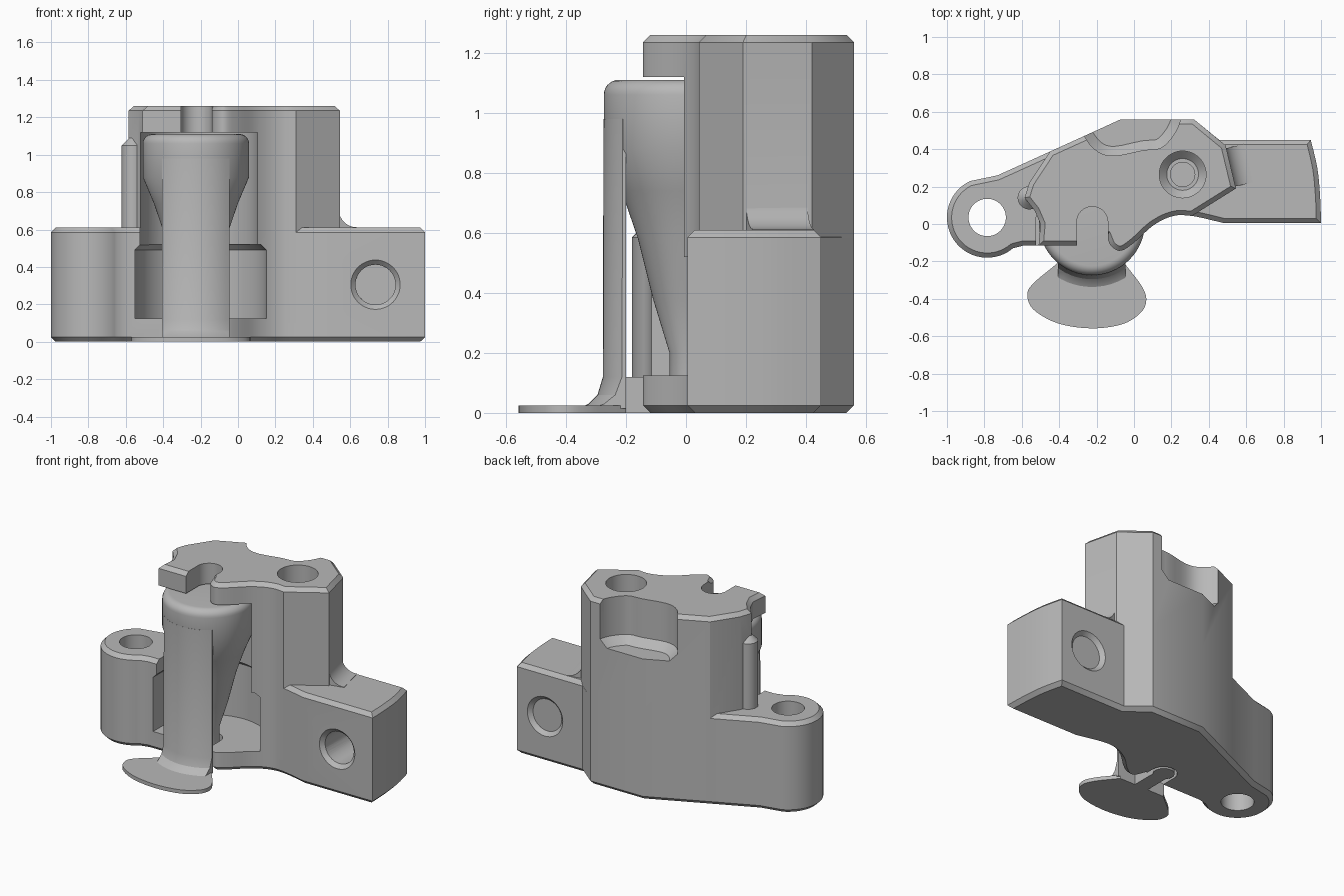
import bpy, bmesh, math
from mathutils import Matrix, Vector

if "Cube" in bpy.data.objects:
    bpy.data.objects.remove(bpy.data.objects["Cube"])

GREY = (0.48, 0.48, 0.48, 1)
mat = bpy.data.materials.new("plain grey")
mat.use_nodes = True
mat.diffuse_color = GREY
mat.node_tree.nodes["Principled BSDF"].inputs["Base Color"].default_value = GREY

ALONG_Y = Matrix.Rotation(math.pi / 2, 4, 'X')  # profile x,z ; extrudes toward -y


def finish(name, bm, matrix=None):
    if matrix:
        bm.transform(matrix)
    bmesh.ops.recalc_face_normals(bm, faces=bm.faces)
    mesh = bpy.data.meshes.new(name)
    bm.to_mesh(mesh)
    bm.free()
    mesh.materials.append(mat)
    ob = bpy.data.objects.new(name, mesh)
    bpy.context.collection.objects.link(ob)
    return ob


def arc(cx, cy, r, a0, a1, n=24):
    return [(cx + r * math.cos(math.radians(a0 + (a1 - a0) * i / n)),
             cy + r * math.sin(math.radians(a0 + (a1 - a0) * i / n))) for i in range(n + 1)]


def circle(cx, cy, r, n=48):
    return arc(cx, cy, r, 0, 360, n)[:-1]


def u_shape(cx, cy, r):
    return [(cx - r, -0.7), (cx + r, -0.7)] + arc(cx, cy, r, 0, 180, 40)


def smooth(pts, n=5):
    # rounded path through the points
    out = []
    for i in range(len(pts) - 1):
        p0, p1, p2, p3 = (Vector(pts[min(max(k, 0), len(pts) - 1)]) for k in range(i - 1, i + 3))
        for s in range(n):
            t = s / n
            v = 0.5 * (2 * p1 + (p2 - p0) * t + (2 * p0 - 5 * p1 + 4 * p2 - p3) * t * t
                       + (3 * p1 - p0 - 3 * p2 + p3) * t ** 3)
            out.append((v.x, v.y))
    return out + [pts[-1]]


def prism(name, pts, z0, z1, top=0.0, bottom=0.0, matrix=None):
    # extruded outline with optional chamfers on its ends
    bm = bmesh.new()
    base = bm.faces.new([bm.verts.new((x, y, z0 + bottom)) for x, y in pts])
    ret = bmesh.ops.extrude_face_region(bm, geom=[base], use_keep_orig=True)
    for v in (g for g in ret["geom"] if isinstance(g, bmesh.types.BMVert)):
        v.co.z = z1 - top
    cap = next(g for g in ret["geom"] if isinstance(g, bmesh.types.BMFace))
    bmesh.ops.recalc_face_normals(bm, faces=bm.faces)
    for face, size, z in ((cap, top, z1), (base, bottom, z0)):
        if size:
            bmesh.ops.inset_region(bm, faces=[face], thickness=size, use_even_offset=True)
            for v in face.verts:
                v.co.z = z
    return finish(name, bm, matrix)


def lathe(name, profile, cx, cy, n=64):
    bm = bmesh.new()
    rings = [[bm.verts.new((cx + x, cy + y, z)) for x, y in circle(0, 0, r, n)] for r, z in profile]
    for a, b in zip(rings, rings[1:]):
        for i in range(n):
            bm.faces.new((a[i], a[(i + 1) % n], b[(i + 1) % n], b[i]))
    bm.faces.new(rings[0])
    bm.faces.new(rings[-1])
    return finish(name, bm)


def combine(ob, other, op):
    mod = ob.modifiers.new(op, 'BOOLEAN')
    mod.operation, mod.solver, mod.object = op, 'EXACT', other
    bpy.context.view_layer.objects.active = ob
    bpy.ops.object.modifier_apply(modifier=mod.name)
    bpy.data.objects.remove(other)


# shared front curve of the housing, from the arm to the slot
front = smooth([(0.48, 0.005), (0.3, 0.045), (0.2, 0.04), (0.1, -0.01), (0.0, -0.1),
                (-0.07, -0.143), (-0.12, -0.12), (-0.145, -0.07)])
back = [(-0.07, 0.56), (0.32, 0.56)]

# lower housing with the left lug and the right arm
lower = arc(-0.785, 0.035, 0.215, 310, 115, 40)
lower += [(-0.73, 0.26), (-0.45, 0.387)] + back + [(0.455, 0.45)]
lower += smooth([(0.945, 0.45), (0.98, 0.3), (0.995, 0.15), (1.0, 0.005)], 4)
lower += front + [(-0.3, -0.115), (-0.59, -0.115)]
body = prism("housing", lower, 0, 0.61, 0.025, 0.025)

# upper tower
upper = [(-0.51, -0.115), (-0.5, 0.0), (-0.53, 0.07), (-0.585, 0.14), (-0.56, 0.22), (-0.45, 0.387)]
upper += back + [(0.49, 0.42), (0.545, 0.19), (0.31, 0.043)] + front[7:] + [(-0.3, -0.115)]
combine(body, prism("tower", upper, 0.1, 1.26, 0.025), 'UNION')
combine(body, prism("side_rib", circle(-0.56, 0.14, 0.062), 0.1, 1.09, 0.04), 'UNION')

# rounded joint between tower and arm
joint = [(0.44, 0.58), (0.65, 0.58), (0.65, 0.612)] + arc(0.65, 0.712, 0.1, 270, 180, 10) + [(0.44, 0.712)]
turn = Matrix.Translation((0.54, 0.19, 0)) @ Matrix.Rotation(0.23, 4, 'Z') @ Matrix.Translation((-0.55, -0.19, 0))
combine(body, prism("arm_joint", joint, -0.41, -0.2, matrix=turn @ ALONG_Y), 'UNION')

# plunger chamber, keyhole slot and rear scoop
scoop = smooth([(-0.34, 0.62), (-0.26, 0.46), (-0.19, 0.385), (-0.1, 0.365), (0.05, 0.395),
                (0.14, 0.405), (0.2, 0.46), (0.24, 0.53), (0.26, 0.62)], 3)
cutters = [
    prism("chamber_cut", u_shape(-0.21, 0, 0.315), 0.3, 1.12),
    prism("wide_chamber_cut", u_shape(-0.2, 0, 0.352), 0.125, 0.52, 0.03),
    prism("keyhole_cut", u_shape(-0.223, 0.01, 0.083), -0.1, 1.4),
    prism("scoop_cut", scoop, 0.95, 1.4, 0, 0.05),
    # lug, tower and arm holes
    prism("lug_hole_cut", circle(-0.785, 0.035, 0.1), -0.1, 0.8),
    prism("tower_bore_cut", circle(0.26, 0.265, 0.125), 0.95, 1.4, 0, 0.04),
    prism("tower_hole_cut", circle(0.26, 0.265, 0.065), 0.3, 1.2),
    prism("arm_hole_cut", circle(0.735, 0.305, 0.107), -0.7, 0.3, matrix=ALONG_Y),
    prism("arm_front_sink_cut", circle(0.735, 0.305, 0.132), -0.03, 0.2, 0, 0.025, ALONG_Y),
    prism("arm_back_sink_cut", circle(0.735, 0.305, 0.132), -0.7, -0.425, 0.025, 0, ALONG_Y),
]
for cutter in cutters:
    combine(body, cutter, 'DIFFERENCE')

# plunger: rounded head tapering down to a thin tail
PX = -0.225
head = [(0.065, 0.0), (0.065, 0.2), (0.12, 0.38), (0.17, 0.58), (0.225, 0.74), (0.284, 0.88), (0.284, 1.06)]
head += arc(0.234, 1.06, 0.05, 15, 90, 6)
plunger = lathe("plunger", head, PX, 0.01)

# front stem with a flared bottom, kept to a narrow strip
stem = lathe("stem", [(0.37, 0.015), (0.335, 0.03), (0.305, 0.06), (0.287, 0.12), (0.285, 1.0)], PX, 0.01)
strip = [(PX - 0.18, -0.5), (PX + 0.18, -0.5), (PX + 0.18, -0.2), (PX - 0.18, -0.2)]
combine(stem, prism("strip", strip, -0.1, 0.98), 'INTERSECT')

# neck joining the tail to the foot
neck = [(PX - 0.05, -0.26), (PX + 0.05, -0.26), (PX + 0.05, 0.0), (PX - 0.05, 0.0)]
neck = prism("neck", neck, 0.0, 0.12)

# fan-shaped foot
fan = smooth([(-0.4, -0.2), (-0.44, -0.235), (-0.53, -0.31), (-0.57, -0.37), (-0.54, -0.455), (-0.41, -0.53),
              (-0.23, -0.558), (-0.06, -0.535), (0.04, -0.47), (0.066, -0.4), (0.04, -0.33),
              (-0.02, -0.25), (-0.06, -0.2)])
foot = prism("foot", fan, 0, 0.025)

# crisp edges with smooth curves
for ob in (body, plunger, stem, neck, foot):
    bpy.ops.object.select_all(action='DESELECT')
    ob.select_set(True)
    bpy.context.view_layer.objects.active = ob
    bpy.ops.object.shade_smooth_by_angle(angle=math.radians(28))
